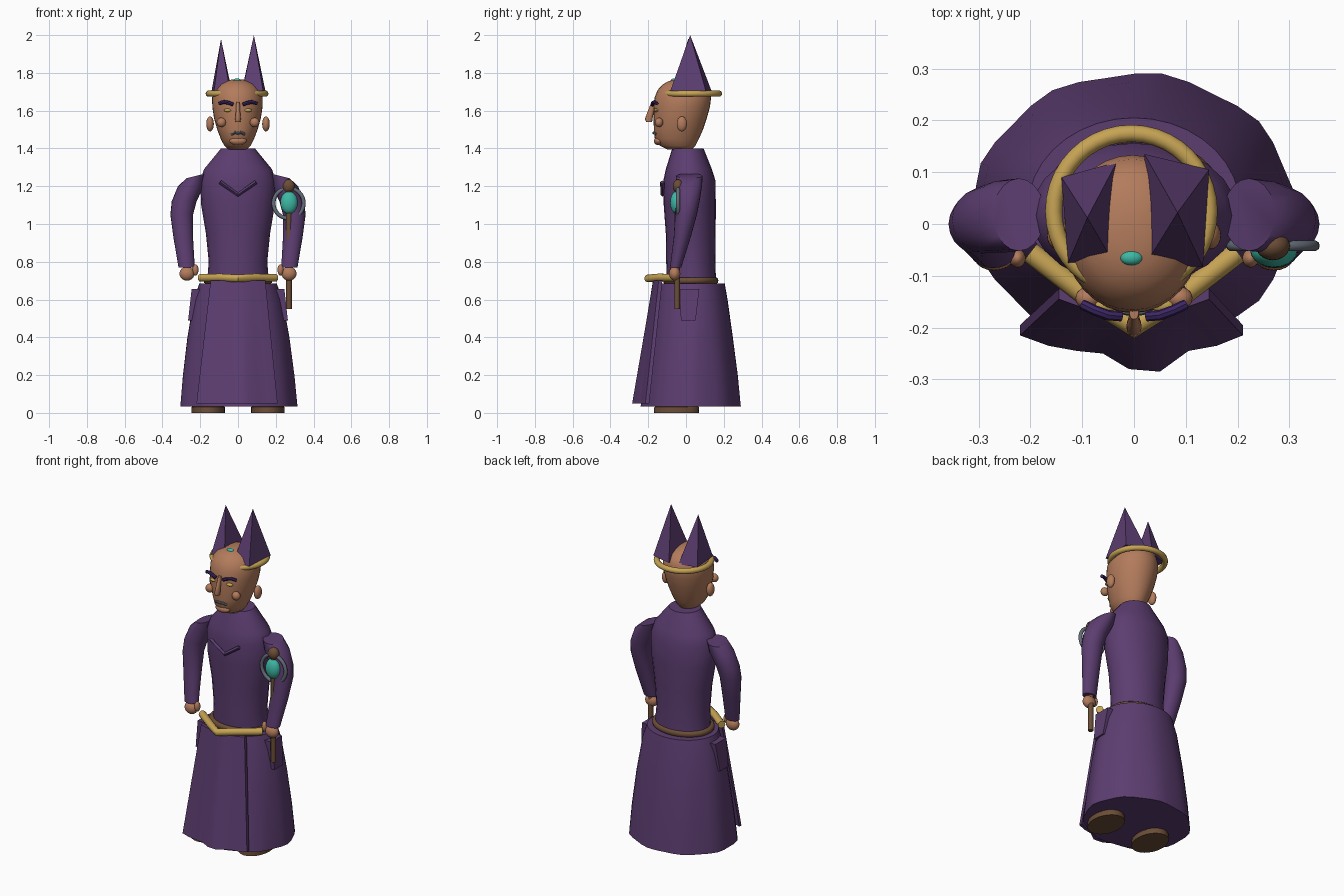
import bpy, bmesh, math
from mathutils import Vector

if "Cube" in bpy.data.objects:
    bpy.data.objects.remove(bpy.data.objects["Cube"])


def material(name, r, g, b):
    m = bpy.data.materials.new(name)
    m.diffuse_color = (r, g, b, 1)
    m.use_nodes = True
    m.node_tree.nodes["Principled BSDF"].inputs["Base Color"].default_value = m.diffuse_color
    return m


PURPLE = material("purple cloth", 0.107, 0.047, 0.163)
SKIN = material("skin", 0.45, 0.2, 0.107)
GOLD = material("gold", 0.57, 0.37, 0.09)
BROWN = material("brown leather", 0.15, 0.075, 0.038)
TEAL = material("teal gem", 0.047, 0.48, 0.37)
GREY = material("grey metal", 0.13, 0.155, 0.19)
BROW = material("dark violet", 0.045, 0.02, 0.13)


def finish(ob, name, mat, angle=35):
    ob.name = name
    ob.data.materials.clear()
    ob.data.materials.append(mat)
    bpy.ops.object.select_all(action='DESELECT')
    ob.select_set(True)
    bpy.context.view_layer.objects.active = ob
    if angle:
        bpy.ops.object.shade_smooth_by_angle(angle=math.radians(angle))
    return ob


def from_bmesh(bm, name, mat, angle=35):
    bmesh.ops.recalc_face_normals(bm, faces=bm.faces)
    me = bpy.data.meshes.new(name)
    bm.to_mesh(me)
    bm.free()
    ob = bpy.data.objects.new(name, me)
    bpy.context.collection.objects.link(ob)
    return finish(ob, name, mat, angle)


def loft(name, mat, rings, n=24, phase=0.0, wave=0.0, tilt=0.0, angle=35):
    """Closed skin over elliptical rings (cx, cy, z, rx, ry); tilt leans the first ring."""
    bm = bmesh.new()
    loops = []
    for i, (cx, cy, z, rx, ry) in enumerate(rings):
        lean = tilt if i == 0 else 0
        loop = []
        for k in range(n):
            a = 2 * math.pi * k / n + phase
            s = 1 + wave * math.cos(9 * a) * i / len(rings)
            dx, dy = rx * s * math.cos(a), ry * s * math.sin(a)
            loop.append(bm.verts.new((cx + dx, cy + dy, z + lean * dx)))
        loops.append(loop)
    for lo, hi in zip(loops, loops[1:]):
        for k in range(n):
            bm.faces.new((lo[k], lo[(k + 1) % n], hi[(k + 1) % n], hi[k]))
    bm.faces.new(loops[0])
    bm.faces.new(loops[-1])
    return from_bmesh(bm, name, mat, angle)


def ball(name, mat, loc, size, rot=(0, 0, 0)):
    bpy.ops.mesh.primitive_uv_sphere_add(segments=20, ring_count=12, location=loc, rotation=rot)
    ob = bpy.context.object
    ob.scale = size
    return finish(ob, name, mat, 60)


def ring(name, mat, loc, r, minor, rot=(0, 0, 0), scale=(1, 1, 1)):
    bpy.ops.mesh.primitive_torus_add(location=loc, rotation=rot, major_radius=r, minor_radius=minor,
                                     major_segments=40, minor_segments=10)
    ob = bpy.context.object
    ob.scale = scale
    return finish(ob, name, mat, 60)


def tube(name, mat, points, r, sides=10):
    cu = bpy.data.curves.new(name, 'CURVE')
    cu.dimensions = '3D'
    cu.bevel_depth = r
    cu.bevel_resolution = max(0, sides // 2 - 2)
    cu.use_fill_caps = True
    sp = cu.splines.new('POLY')
    sp.points.add(len(points) - 1)
    for p, co in zip(sp.points, points):
        p.co = (*co, 1)
    ob = bpy.data.objects.new(name, cu)
    bpy.context.collection.objects.link(ob)
    bpy.ops.object.select_all(action='DESELECT')
    ob.select_set(True)
    bpy.context.view_layer.objects.active = ob
    bpy.ops.object.convert(target='MESH')
    return finish(bpy.context.object, name, mat, 40)


def pyramid(name, mat, base, z, apex):
    bm = bmesh.new()
    vs = [bm.verts.new((x, y, z)) for x, y in base]
    top = bm.verts.new(apex)
    bm.faces.new(vs)
    for i in range(4):
        bm.faces.new((vs[i], vs[(i + 1) % 4], top))
    return from_bmesh(bm, name, mat, 0)


# Robe: torso and flared skirt
loft("torso", PURPLE, [(0, .03, .68, .165, .13), (0, .025, .8, .155, .13), (0, .025, .95, .17, .132),
                       (0, .02, 1.1, .195, .138), (0, .018, 1.23, .2, .138),
                       (0, .015, 1.29, .18, .122), (0, .01, 1.4, .09, .083)])
loft("skirt", PURPLE, [(0, .03, .685, .205, .175), (0, .03, .6, .235, .19), (0, .03, .4, .27, .218),
                       (0, .028, .2, .295, .246), (0, .025, .035, .31, .265)], n=36, wave=.02)

# Front panel with soft folds
bottom = [(-.22, -.215), (-.165, -.235), (-.11, -.245), (-.06, -.25), (-.01, -.28),
          (.05, -.285), (.105, -.245), (.16, -.235), (.21, -.215)]
bm = bmesh.new()
rows = []
for i in range(6):
    t = i / 5
    row = []
    for k, (x, y) in enumerate(bottom):
        u = k / 8 * 2 - 1
        row.append(bm.verts.new((x * t + u * .145 * (1 - t),
                                 y * t + (-.175 + .03 * u * u) * (1 - t), .7 - .65 * t)))
    rows.append(row)
for a, b in zip(rows, rows[1:]):
    for k in range(8):
        bm.faces.new((a[k], a[k + 1], b[k + 1], b[k]))
geom = bmesh.ops.extrude_face_region(bm, geom=bm.faces[:])["geom"]
for v in (g for g in geom if isinstance(g, bmesh.types.BMVert)):
    v.co.y += .02
from_bmesh(bm, "front_panel", PURPLE, 40)

# Belts
ring("back_belt", BROWN, (0, .025, .7), .165, .018, scale=(1, .8, 1))
tube("gold_belt", GOLD, [(-.2, -.055, .715), (-.09, -.14, .717), (0, -.2, .712),
                         (.09, -.14, .717), (.2, -.055, .715)], .021)

# Chest chevron
tube("chest_chevron", PURPLE, [(-.095, -.126, 1.222), (0, -.124, 1.155), (.095, -.126, 1.222)], .011, 4)

# Paired parts
for s, side in ((-1, "left"), (1, "right")):
    loft(side + "_sleeve", PURPLE, [(s * .222, .018, 1.255, .05, .07), (s * .25, .015, 1.2, .068, .07),
                                    (s * .285, .008, 1.12, .066, .064), (s * .298, 0, 1.05, .06, .058),
                                    (s * .29, -.02, .93, .052, .045), (s * .272, -.055, .77, .043, .03)],
         n=20, tilt=-.25 * s)
    ball(side + "_hand", SKIN, (s * .27, -.06, .737), (.04, .03, .037))
    ball(side + "_thumb", SKIN, (s * .225, -.066, .757), (.016, .018, .03))
    loft(side + "_hip_flap", PURPLE, [(s * .22, .018, .655, .036, .074), (s * .24, .012, .49, .034, .055)],
         n=4, phase=math.pi / 4, angle=0)
    loft(side + "_foot", BROWN, [(s * .157, -.05, 0, .088, .12), (s * .157, -.05, .03, .088, .118),
                                 (s * .157, -.04, .06, .06, .09)], n=24)
    ball(side + "_ear", SKIN, (s * .148, -.022, 1.53), (.02, .027, .04))
    ball(side + "_cheek", SKIN, (s * .088, -.143, 1.538), (.025, .022, .025))
    ball(side + "_eye", GOLD, (s * .053, -.157, 1.602), (.022, .012, .009))
    tube(side + "_eyebrow", BROW, [(s * .025, -.178, 1.632), (s * .05, -.176, 1.642),
                                   (s * .075, -.167, 1.646), (s * .1, -.155, 1.638)], .01, 8)

# Head and face
spans = [(1.395, .05, -.1, .03), (1.415, .07, -.14, .05), (1.45, .088, -.165, .068), (1.5, .107, -.17, .09),
         (1.56, .124, -.172, .11), (1.62, .133, -.171, .127), (1.67, .134, -.166, .133),
         (1.71, .122, -.15, .125), (1.74, .095, -.122, .098), (1.757, .06, -.09, .06), (1.766, .025, -.05, .02)]
loft("head", SKIN, [(-.003, (f + b) / 2, z, rx, (b - f) / 2) for z, rx, f, b in spans], n=32, angle=60)
loft("nose", SKIN, [(0, -.172, 1.645, .009, .012), (0, -.185, 1.6, .011, .016),
                    (0, -.198, 1.555, .015, .02), (0, -.195, 1.54, .012, .016)], n=12, angle=50)
tube("mouth", GREY, [(-.035, -.158, 1.475), (-.017, -.168, 1.484), (0, -.17, 1.482),
                     (.017, -.168, 1.484), (.035, -.158, 1.475)], .008, 8)
ball("chin", SKIN, (0, -.145, 1.44), (.046, .025, .023))

# Headband, crown gem and two pointed crests
ring("headband", GOLD, (-.005, .025, 1.69), .15, .0165)
ball("crown_gem", TEAL, (-.005, -.065, 1.757), (.022, .015, .014))
pyramid("right_crest", PURPLE, [(.02, .135), (.145, .105), (.133, -.083), (.023, -.077)], 1.705, (.084, .022, 2.0))
pyramid("left_crest", PURPLE, [(-.033, .12), (-.14, .09), (-.127, -.075), (-.042, -.07)], 1.705, (-.09, .012, 1.98))

# Staff with ringed orb
tube("staff", BROWN, [(.27, -.047, .55), (.27, -.047, 1.19)], .015, 12)
ball("staff_knob", BROWN, (.268, -.042, 1.2), (.033, .028, .036))
ball("staff_orb", TEAL, (.27, -.05, 1.113), (.046, .034, .06))
ring("staff_ring", GREY, (.268, -.042, 1.11), .08, .0105, rot=(math.pi / 2, 0, 0))
